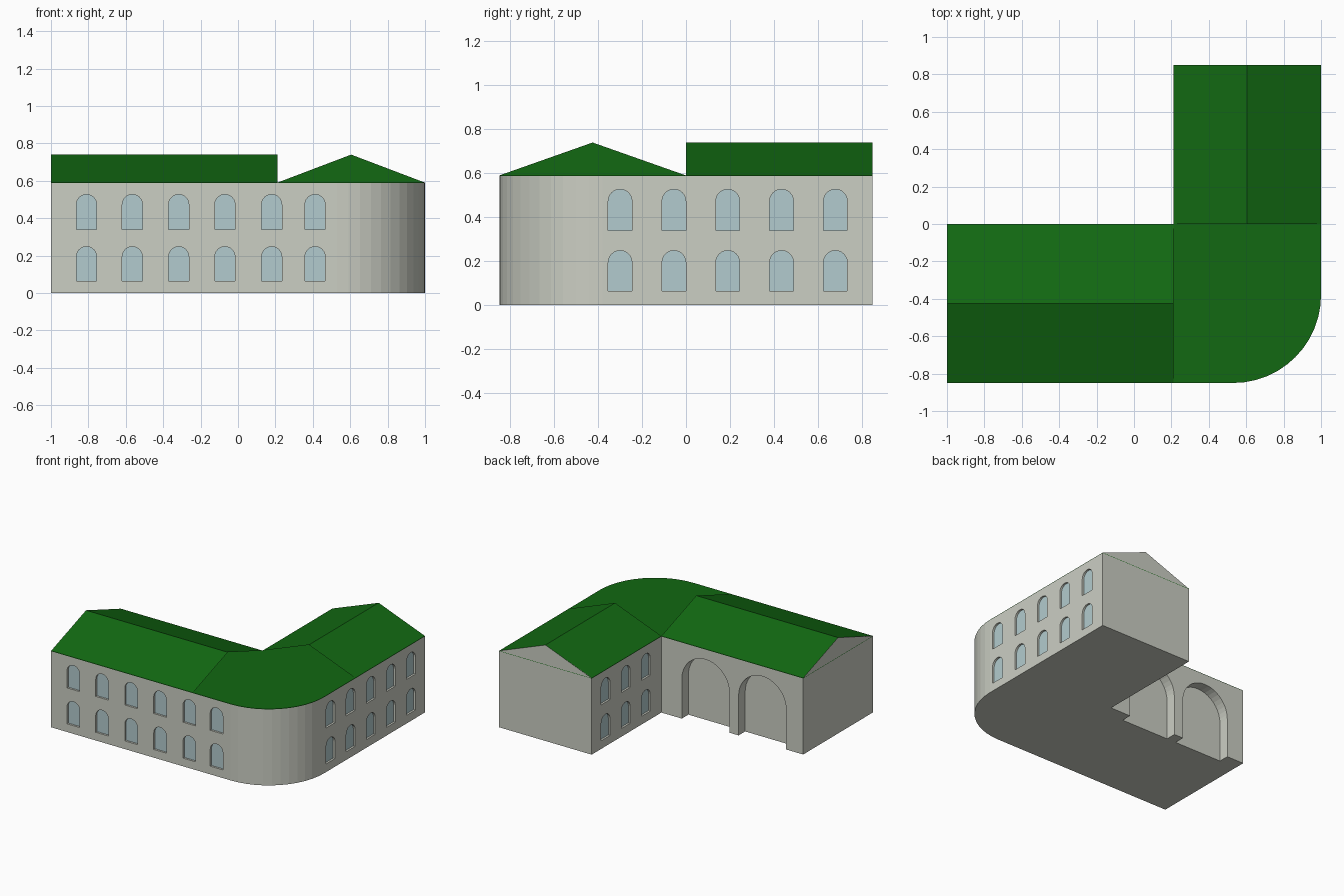
import bpy, bmesh
from math import sin, cos, pi
from mathutils import Vector

if "Cube" in bpy.data.objects:
    bpy.data.objects.remove(bpy.data.objects["Cube"])

EAVE, RIDGE = 0.59, 0.74
X0, X1, XI = -1.0, 1.0, 0.21      # outer ends and the inner corner in x
Y0, Y1, YI = -0.85, 0.85, 0.0     # outer ends and the inner corner in y


def material(name, rgb):
    m = bpy.data.materials.new(name)
    m.diffuse_color = (*rgb, 1)
    m.use_nodes = True
    m.node_tree.nodes["Principled BSDF"].inputs["Base Color"].default_value = m.diffuse_color
    return m


WALL = material("stone", (0.6, 0.62, 0.55))
ROOF = material("green_roof", (0.006, 0.14, 0.006))
GLASS = material("pale_glass", (0.45, 0.6, 0.62))


def make_object(name, bm, mat):
    me = bpy.data.meshes.new(name)
    bm.to_mesh(me)
    bm.free()
    ob = bpy.data.objects.new(name, me)
    bpy.context.collection.objects.link(ob)
    me.materials.append(mat)
    return ob


def add_prism(bm, pts, place, w0, w1):
    """Extrude the 2D outline from w0 to w1; place maps (u, v, w) to 3D."""
    a = [bm.verts.new(place(u, v, w0)) for u, v in pts]
    b = [bm.verts.new(place(u, v, w1)) for u, v in pts]
    n = len(pts)
    faces = [bm.faces.new(a), bm.faces.new(b)]
    faces += [bm.faces.new((a[i], a[(i + 1) % n], b[(i + 1) % n], b[i])) for i in range(n)]
    bmesh.ops.recalc_face_normals(bm, faces=faces)


def prism(name, pts, place, w0, w1, mat):
    bm = bmesh.new()
    add_prism(bm, pts, place, w0, w1)
    return make_object(name, bm, mat)


def arch(c, z0, z1, r, seg):
    """Round-headed opening outline."""
    pts = [(c - r, z0), (c + r, z0)]
    return pts + [(c + r * cos(pi * i / seg), z1 - r + r * sin(pi * i / seg)) for i in range(seg + 1)]


# Wall frames: w runs inwards from the wall face
def front(u, v, w): return Vector((u, Y0 + w, v))
def right(u, v, w): return Vector((X1 - w, u, v))
def court_x(u, v, w): return Vector((XI + w, u, v))
def court_y(u, v, w): return Vector((u, YI - w, v))
def plan(u, v, w): return Vector((u, v, w))


# L-shaped plan with a rounded outer corner
R, SEG = 0.47, 12
outline = [(X0, Y0)]
outline += [(X1 - R + R * sin(pi / 2 * i / SEG), Y0 + R - R * cos(pi / 2 * i / SEG)) for i in range(SEG + 1)]
outline += [(X1, Y1), (XI, Y1), (XI, YI), (X0, YI)]
walls = prism("walls", outline, plan, 0, EAVE - 0.003, WALL)
prism("flat_corner_roof", outline, plan, EAVE - 0.003, EAVE, ROOF)

# Windows: two rows of shallow arched pockets with glass panes
front_x = [-0.81, -0.565, -0.317, -0.07, 0.18, 0.412]
side_y = [-0.30, -0.055, 0.19, 0.435, 0.68]
cutters, panes = bmesh.new(), bmesh.new()
for place, centres in ((front, front_x), (right, side_y), (court_x, side_y[2:])):
    for c in centres:
        for z0, z1 in ((0.063, 0.248), (0.34, 0.527)):
            pts = arch(c, z0, z1, 0.054, 12)
            add_prism(cutters, pts, place, -0.02, 0.02)
            add_prism(panes, pts, place, 0.015, 0.02)

# Two large arched recesses on the courtyard side
for c in (-0.167, -0.652):
    add_prism(cutters, arch(c, -0.05, 0.51, 0.203, 20), court_y, -0.05, 0.08)

make_object("window_panes", panes, GLASS)
cutter = make_object("opening_cutter", cutters, WALL)
cutter.hide_render = True
mod = walls.modifiers.new("openings", 'BOOLEAN')
mod.operation, mod.solver, mod.object = 'DIFFERENCE', 'EXACT', cutter
bpy.context.view_layer.objects.active = walls
bpy.ops.object.modifier_apply(modifier=mod.name)
bpy.data.objects.remove(cutter)


# Gabled wing roofs, open towards the corner, with a stone gable at the far end
def gable_roof(name, lo, hi, place, end, inner):
    tri = [(lo, EAVE), ((lo + hi) / 2, RIDGE), (hi, EAVE)]
    inward = 0.004 if inner > end else -0.004
    bm = bmesh.new()
    a = [bm.verts.new(place(u, v, end)) for u, v in tri]
    b = [bm.verts.new(place(u, v, inner)) for u, v in tri]
    for i in (0, 1):
        f = bm.faces.new((a[i], a[i + 1], b[i + 1], b[i]))
        f.normal_update()
        if f.normal.z < 0:
            f.normal_flip()
    # green lining behind the gable
    bm.faces.new([bm.verts.new(place(u, v, end + inward)) for u, v in tri])
    make_object(name + "_roof", bm, ROOF)
    prism(name + "_gable", tri, place, end, end + inward * 0.75, WALL)


gable_roof("front_wing", Y0, YI, lambda u, v, w: Vector((w, u, v)), X0, XI)
gable_roof("side_wing", XI, X1, lambda u, v, w: Vector((u, w, v)), Y1, YI)
